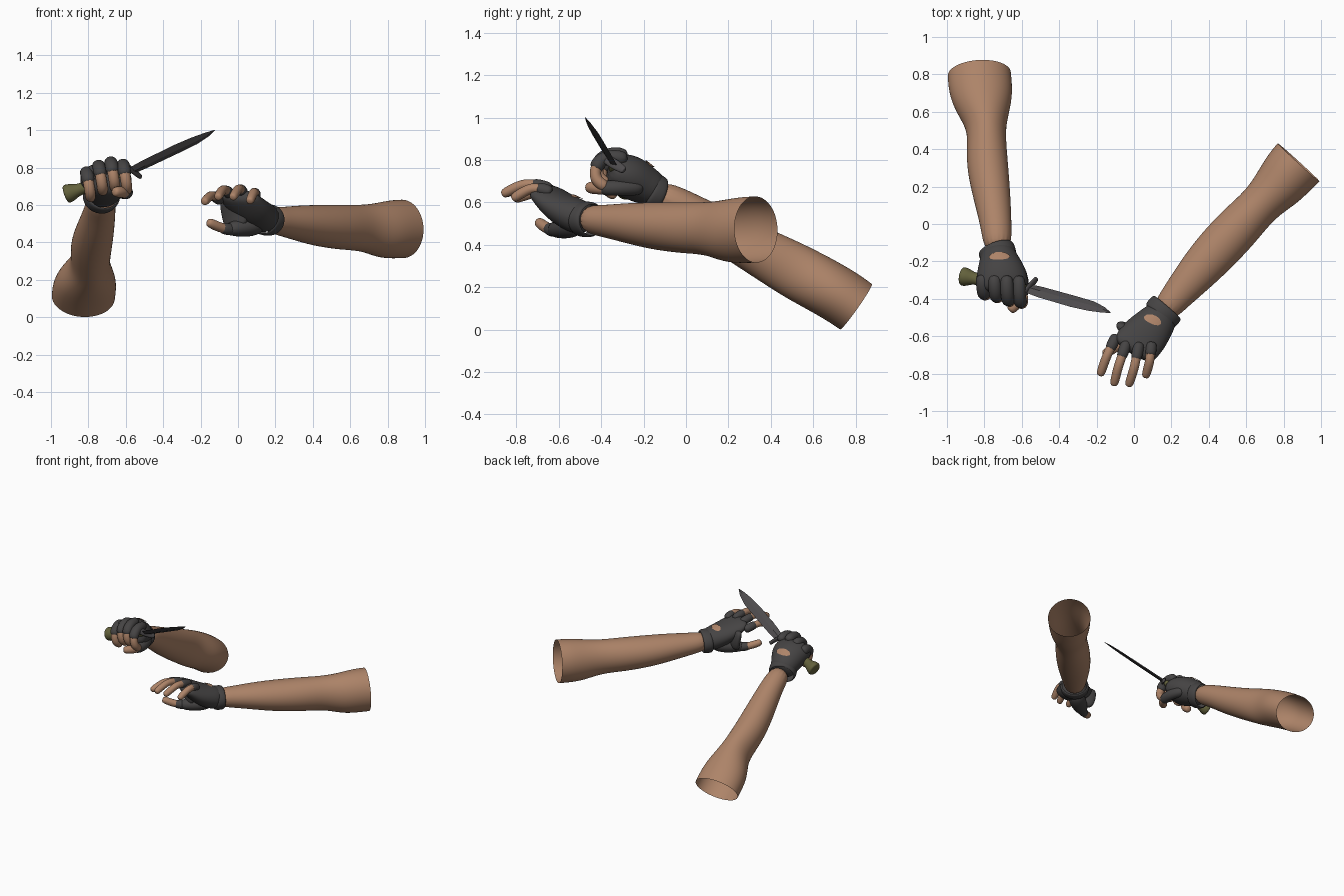
import bpy, bmesh, math
from mathutils import Vector

cube = bpy.data.objects.get("Cube")
if cube:
    bpy.data.objects.remove(cube, do_unlink=True)


def material(name, colour):
    m = bpy.data.materials.new(name)
    m.use_nodes = True
    m.diffuse_color = (*colour, 1)
    m.node_tree.nodes["Principled BSDF"].inputs["Base Color"].default_value = (*colour, 1)
    return m


SKIN = material("skin", (0.42, 0.23, 0.14))
GLOVE = material("glove_grey", (0.06, 0.057, 0.057))
STEEL = material("dark_steel", (0.075, 0.07, 0.073))
OLIVE = material("olive_grip", (0.125, 0.12, 0.045))


def finish(name, bm, mat, smooth=True):
    me = bpy.data.meshes.new(name)
    bm.to_mesh(me)
    bm.free()
    me.materials.append(mat)
    for p in me.polygons:
        p.use_smooth = smooth
    ob = bpy.data.objects.new(name, me)
    bpy.context.collection.objects.link(ob)
    return ob


def loft(name, stations, mat, side, n=12, caps=(True, True), smooth=True):
    """Skin elliptical rings; a station is (centre, half width along side, half height)."""
    side = Vector(side).normalized()
    pts = [Vector(s[0]) for s in stations]
    bm = bmesh.new()
    rings = []
    for i, (_, w, h) in enumerate(stations):
        t = (pts[min(i + 1, len(pts) - 1)] - pts[max(i - 1, 0)]).normalized()
        v = t.cross(side).normalized()
        u = v.cross(t)
        ring = []
        for k in range(n):
            a = math.tau * k / n
            ring.append(bm.verts.new(pts[i] + u * w * math.cos(a) + v * h * math.sin(a)))
        rings.append(ring)
    for a, b in zip(rings, rings[1:]):
        for k in range(n):
            j = (k + 1) % n
            bm.faces.new((a[k], a[j], b[j], b[k]))
    for use, ring in zip(caps, (rings[0], rings[-1])):
        if use:
            bm.faces.new(ring)
    bmesh.ops.recalc_face_normals(bm, faces=bm.faces)
    ob = finish(name, bm, mat, smooth)
    if smooth:
        sub = ob.modifiers.new("smooth", "SUBSURF")
        sub.levels = sub.render_levels = 2
    return ob


def finger(name, pts, r, sleeve, side):
    """Bare finger with a rounded tip, and a glove sleeve over its first points."""
    pts = [Vector(p) for p in pts]
    tip = pts[-1] + (pts[-1] - pts[-2]).normalized() * r * 0.7
    loft(name, [(p, r, r) for p in pts] + [(tip, r * .65, r * .65)], SKIN, side, 8)
    loft(name + "_sleeve", [(p, r * 1.22, r * 1.22) for p in pts[:sleeve]], GLOVE, side, 8)


def cuff(name, centre, axis, side, w, h):
    c, t = Vector(centre), Vector(axis).normalized()
    loft(name, [(c + t * d, w * f, h * f) for d, f in
                ((-.034, .88), (-.03, 1), (0, 1.02), (.03, 1), (.034, .88))],
         GLOVE, side, 16, (False, False))


def window(name, centre, side, normal, w, h, target):
    """Thin oval of bare skin laid on the back of the glove."""
    x = Vector(side).normalized()
    z = Vector(normal).normalized()
    y = z.cross(x)
    bm = bmesh.new()
    bmesh.ops.create_grid(bm, x_segments=12, y_segments=8, size=1)
    for v in bm.verts:
        a, b = v.co.x, v.co.y
        v.co = (Vector(centre) + x * w * a * math.sqrt(1 - b * b / 2)
                + y * h * b * math.sqrt(1 - a * a / 2))
    ob = finish(name, bm, SKIN)
    wrap = ob.modifiers.new("wrap", "SHRINKWRAP")
    wrap.target = target
    wrap.wrap_mode = 'ABOVE_SURFACE'
    wrap.offset = 0.006


# Right arm, open at the top
X = (1, 0, 0)
loft("right_arm", [
    ((-.827, .802, .108), .173, .134), ((-.822, .735, .155), .175, .136),
    ((-.808, .645, .207), .162, .136), ((-.79, .53, .268), .108, .135),
    ((-.788, .44, .318), .106, .128), ((-.785, .31, .388), .115, .116),
    ((-.757, .13, .49), .1, .1), ((-.735, -.02, .585), .083, .08),
    ((-.728, -.15, .65), .075, .07)], SKIN, X, 16, (False, True))

# Right fist
fist = loft("right_glove", [
    ((-.73, -.12, .645), .085, .078), ((-.725, -.18, .672), .102, .09),
    ((-.71, -.25, .715), .135, .108), ((-.705, -.32, .74), .145, .1),
    ((-.70, -.37, .755), .125, .07)], GLOVE, X, 16)
cuff("right_cuff", (-.73, -.155, .645), (.33, -.93, .4), (.93, .36, .05), .1, .092)
window("right_glove_window", (-.72, -.175, .775), X, (0, .4, .9), .056, .026, fist)
for i, (x, top, back) in enumerate(((-.81, .765, .045), (-.745, .8, .03),
                                    (-.68, .818, .01), (-.615, .805, 0))):
    finger("right_finger_%d" % (i + 1), [
        (x, -.27, top), (x, -.36 + back, top + .013), (x + .005, -.41 + back, top - .01),
        (x + .012, -.43 + back, top - .055), (x + .02, -.425 + back, top - .1),
        (x + .022, -.39 + back, top - .125)], .032, 4, X)
finger("right_thumb", [(-.64, -.2, .67), (-.605, -.27, .668), (-.592, -.34, .668),
                       (-.612, -.41, .667), (-.65, -.45, .67)], .033, 4, (0, 0, 1))

# Knife: grip with flared pommel, cross guard, blade
guard = Vector((-.565, -.345, .785))
pommel = Vector((-.925, -.278, .655))
tip = Vector((-.125, -.475, 1))
cross = Vector((.09, .11, -.07)).normalized()
loft("knife_grip", [(pommel.lerp(guard, t), r, r) for t, r in
                    ((0, .04), (.02, .054), (.1, .05), (.19, .031),
                     (.35, .035), (.7, .035), (1, .028))], OLIVE, cross)
along = tip - guard
loft("knife_guard", [(guard + cross * d, .012, r) for d, r in
                     ((-.08, .015), (-.07, .02), (-.03, .026), (.03, .026),
                      (.07, .02), (.08, .015))], STEEL, along, 10)
loft("knife_blade", [(guard + along * t + cross * off, w, th) for t, off, w, th in
                     ((0, 0, .03, .011), (.15, 0, .036, .011), (.55, .002, .038, .01),
                      (.75, .006, .034, .009), (.9, .005, .02, .006), (1, 0, .002, .001))],
     STEEL, cross, 4, smooth=False)

# Left arm, open at the top
S = (.74, -.67, 0)
loft("left_arm", [
    ((.88, .33, .472), .155, .16), ((.83, .275, .47), .152, .16),
    ((.765, .195, .465), .138, .153), ((.675, .105, .477), .108, .125),
    ((.565, -.01, .48), .126, .124), ((.42, -.165, .49), .124, .113),
    ((.31, -.29, .505), .105, .094), ((.215, -.4, .513), .083, .075),
    ((.15, -.48, .525), .07, .065)], SKIN, S, 16, (False, True))

# Left open hand
H = (.8, -.6, 0)
palm = loft("left_glove", [
    ((.17, -.46, .515), .085, .075), ((.125, -.52, .535), .105, .085),
    ((.065, -.59, .575), .128, .075), ((.01, -.65, .633), .13, .052),
    ((-.01, -.69, .66), .115, .033)], GLOVE, H, 16)
cuff("left_cuff", (.157, -.47, .52), (-.65, -.75, .05), (.75, -.65, 0), .102, .085)
window("left_glove_window", (.1, -.505, .64), (.88, -.47, 0), (.1, .2, .95),
       .055, .026, palm)
for i, (base, mid, end) in enumerate((
        ((-.09, -.59, .62), (-.15, -.715, .65), (-.177, -.795, .62)),
        ((-.035, -.62, .65), (-.085, -.765, .682), (-.105, -.848, .645)),
        ((.03, -.63, .66), (0, -.775, .685), (-.025, -.852, .645)),
        ((.095, -.63, .645), (.083, -.74, .665), (.065, -.805, .625)))):
    b, m, e = Vector(base), Vector(mid), Vector(end)
    finger("left_finger_%d" % (i + 1),
           [b, b.lerp(m, .35) + Vector((0, 0, .008)), b.lerp(m, .72) + Vector((0, 0, .008)),
            m, e], .027, 3, (1, -.3, 0))
finger("left_thumb", [(.1, -.52, .49), (.03, -.57, .475), (-.04, -.62, .465),
                      (-.1, -.66, .48), (-.148, -.69, .503)], .029, 4, H)
# Fleshy thumb pad of the glove, and the web from thumb to first finger
loft("left_thumb_pad", [((.13, -.5, .5), .05, .045), ((.07, -.545, .485), .066, .058),
                        ((.0, -.595, .475), .055, .048), ((-.06, -.635, .47), .033, .033)],
     GLOVE, H)
loft("left_thumb_web", [((-.01, -.585, .47), .07, .03), ((-.015, -.575, .53), .085, .035),
                        ((-.025, -.58, .59), .09, .035), ((-.03, -.59, .63), .08, .03)],
     GLOVE, H)
